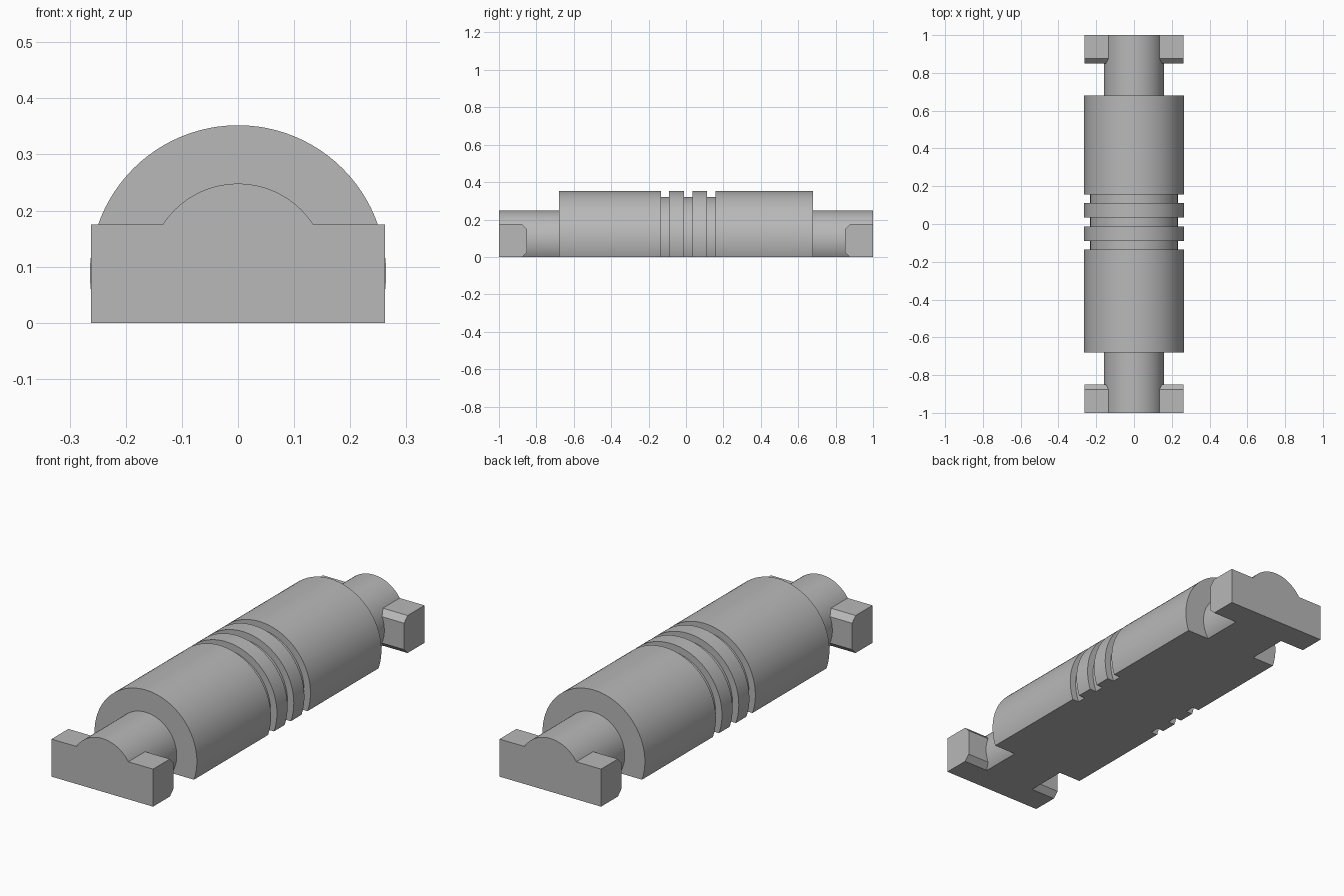
import bpy, bmesh, math
from mathutils import Vector, Matrix

cube = bpy.data.objects.get("Cube")
if cube:
    bpy.data.objects.remove(cube, do_unlink=True)

AXIS_Z = 0.088      # height of the turning axis
BODY_R, GROOVE_R, SHAFT_R = 0.264, 0.232, 0.16
BODY_END = 0.68
GROOVES = [(-0.134, -0.09), (-0.012, 0.034), (0.112, 0.157)]

grey = bpy.data.materials.new("mid grey")
grey.use_nodes = True
grey.diffuse_color = (0.48, 0.48, 0.48, 1)
grey.node_tree.nodes["Principled BSDF"].inputs["Base Color"].default_value = grey.diffuse_color


def add_object(name, bm):
    bmesh.ops.recalc_face_normals(bm, faces=bm.faces)
    mesh = bpy.data.meshes.new(name)
    bm.to_mesh(mesh)
    bm.free()
    mesh.materials.append(grey)
    obj = bpy.data.objects.new(name, mesh)
    bpy.context.collection.objects.link(obj)
    return obj


# Turned body: stepped profile of (radius, y), from axis to axis
profile = [(0, -1), (SHAFT_R, -1), (SHAFT_R, -BODY_END), (BODY_R, -BODY_END)]
for start, end in GROOVES:
    profile += [(BODY_R, start), (GROOVE_R, start), (GROOVE_R, end), (BODY_R, end)]
profile += [(BODY_R, BODY_END), (SHAFT_R, BODY_END), (SHAFT_R, 1), (0, 1)]

bm = bmesh.new()
points = [bm.verts.new((0, y, r)) for r, y in profile]
edges = [bm.edges.new(pair) for pair in zip(points, points[1:])]
bmesh.ops.spin(bm, geom=points + edges, cent=(0, 0, 0), axis=(0, 1, 0),
               angle=math.tau, steps=96, use_merge=True)
bmesh.ops.remove_doubles(bm, verts=bm.verts, dist=0.0001)
bmesh.ops.translate(bm, verts=bm.verts, vec=(0, 0, AXIS_Z))

# Flat underside
bmesh.ops.bisect_plane(bm, geom=bm.verts[:] + bm.edges[:] + bm.faces[:],
                       plane_co=(0, 0, 0), plane_no=(0, 0, 1), clear_inner=True)
rim = [e for e in bm.edges if e.is_boundary]
bmesh.ops.contextual_create(bm, geom=rim)
body = add_object("turned_body", bm)

bpy.ops.object.select_all(action='DESELECT')
body.select_set(True)
bpy.context.view_layer.objects.active = body
bpy.ops.object.shade_smooth_by_angle(angle=math.radians(30))

# End crossbars with chamfered inner edges: side outline of (y, z)
outline = [(1, 0), (0.876, 0), (0.85, 0.026), (0.85, 0.149), (0.876, 0.175), (1, 0.175)]
HALF_WIDTH = 0.262
for name, side in (("front_crossbar", -1), ("back_crossbar", 1)):
    bm = bmesh.new()
    face = bm.faces.new([bm.verts.new((-HALF_WIDTH, side * y, z)) for y, z in outline])
    result = bmesh.ops.extrude_face_region(bm, geom=[face])
    moved = [g for g in result["geom"] if isinstance(g, bmesh.types.BMVert)]
    bmesh.ops.translate(bm, verts=moved, vec=(2 * HALF_WIDTH, 0, 0))
    add_object(name, bm)
